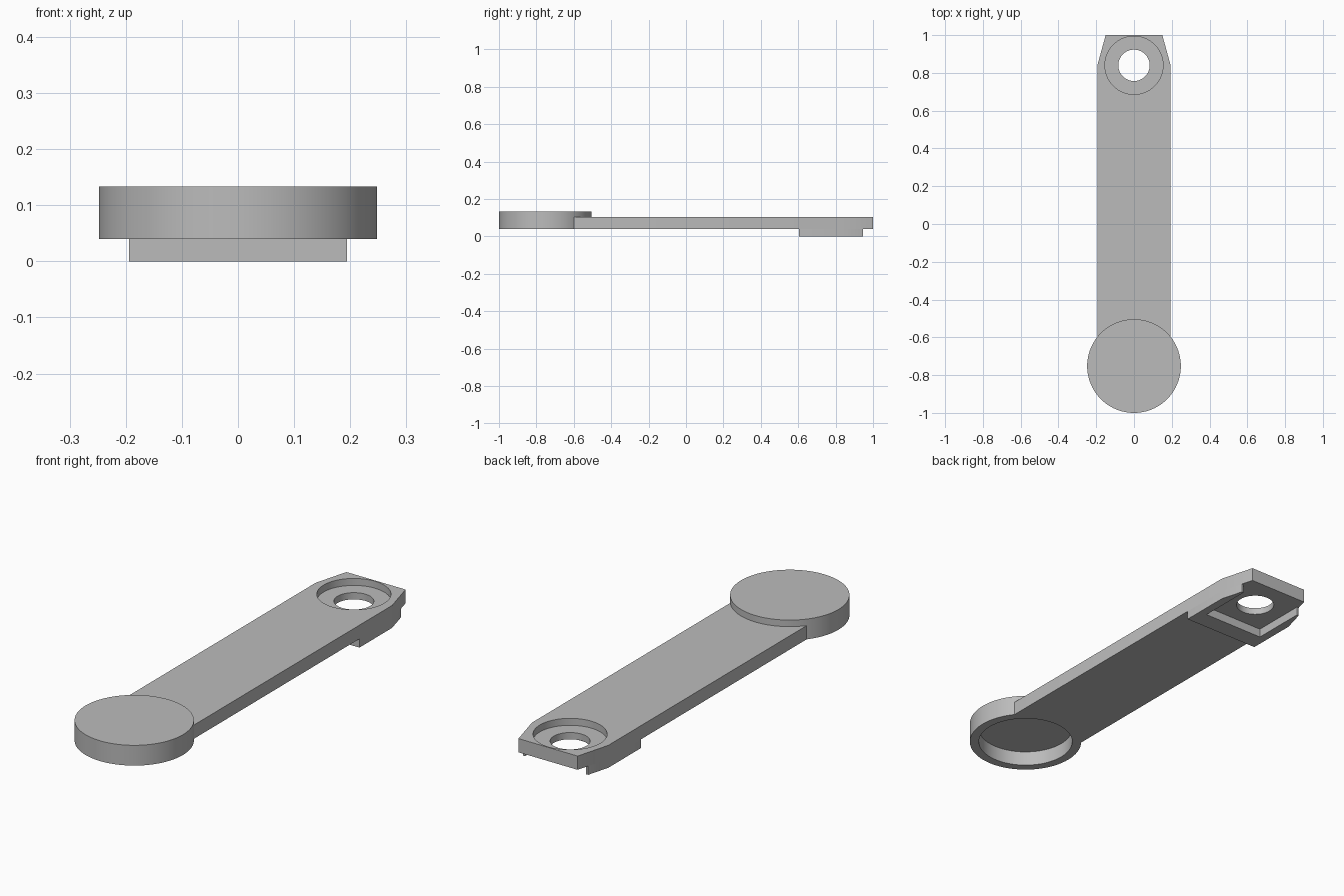
import bpy
import bmesh

if "Cube" in bpy.data.objects:
    bpy.data.objects.remove(bpy.data.objects["Cube"], do_unlink=True)

GREY = (0.5, 0.5, 0.5, 1)
grey = bpy.data.materials.new("plain_grey")
grey.use_nodes = True
grey.diffuse_color = GREY
grey.node_tree.nodes["Principled BSDF"].inputs["Base Color"].default_value = GREY

# Main dimensions
BASE, ARM_TOP, CAP_TOP = 0.04, 0.103, 0.133
HALF, TIP = 0.194, 0.15
HOLE_Y, CAP_Y, CAP_R = 0.84, -0.752, 0.248


def prism(name, outline, z0, z1):
    """Extrude a counter-clockwise outline from z0 to z1."""
    bm = bmesh.new()
    face = bm.faces.new([bm.verts.new((x, y, z0)) for x, y in outline])
    top = bmesh.ops.extrude_face_region(bm, geom=[face])["geom"]
    for v in top:
        if isinstance(v, bmesh.types.BMVert):
            v.co.z = z1
    bmesh.ops.recalc_face_normals(bm, faces=bm.faces)
    mesh = bpy.data.meshes.new(name)
    bm.to_mesh(mesh)
    bm.free()
    mesh.materials.append(grey)
    obj = bpy.data.objects.new(name, mesh)
    bpy.context.collection.objects.link(obj)
    return obj


def cylinder(name, radius, y, z0, z1):
    bpy.ops.mesh.primitive_cylinder_add(vertices=96, radius=radius, depth=z1 - z0,
                                        location=(0, y, (z0 + z1) / 2))
    obj = bpy.context.object
    obj.name = name
    obj.data.materials.append(grey)
    return obj


def cut(obj, cutter):
    """Subtract the cutter from obj and remove the cutter."""
    cutter.hide_render = True
    mod = obj.modifiers.new("cut", 'BOOLEAN')
    mod.operation = 'DIFFERENCE'
    mod.solver = 'EXACT'
    mod.object = cutter
    bpy.context.view_layer.objects.active = obj
    bpy.ops.object.modifier_apply(modifier=mod.name)
    bpy.data.objects.remove(cutter, do_unlink=True)


def mirrored(right_side):
    """Close an outline from its +x half, listed front to back."""
    return right_side + [(-x, y) for x, y in reversed(right_side)]


# Long arm with tapered back end, counterbore and through hole
arm = prism("arm", mirrored([(HALF, CAP_Y), (HALF, HOLE_Y), (TIP, 1)]), BASE, ARM_TOP)
cut(arm, cylinder("cap_cutter", CAP_R - 0.001, CAP_Y, -0.1, 0.3))
cut(arm, cylinder("bore_cutter", 0.154, HOLE_Y, 0.071, 0.3))
cut(arm, cylinder("hole_cutter", 0.083, HOLE_Y, -0.1, 0.3))

# U-shaped rail under the back end, open to the back
RAIL_BACK, SLOT = 0.945, 0.155
taper_x = HALF - (HALF - TIP) * (RAIL_BACK - HOLE_Y) / (1 - HOLE_Y)
rail = prism("under_rail", mirrored([(HALF, 0.603), (HALF, HOLE_Y), (taper_x, RAIL_BACK),
                                     (SLOT, RAIL_BACK), (SLOT, 0.688)]), 0, BASE)

# Round cap at the front, hollow underneath
cap = cylinder("round_cap", CAP_R, CAP_Y, BASE, CAP_TOP)
cut(cap, cylinder("hollow_cutter", 0.208, CAP_Y, -0.1, 0.108))

# Smooth the round walls and keep the edges sharp
for obj in (arm, rail, cap):
    bpy.ops.object.select_all(action='DESELECT')
    obj.select_set(True)
    bpy.context.view_layer.objects.active = obj
    bpy.ops.object.shade_smooth_by_angle()
